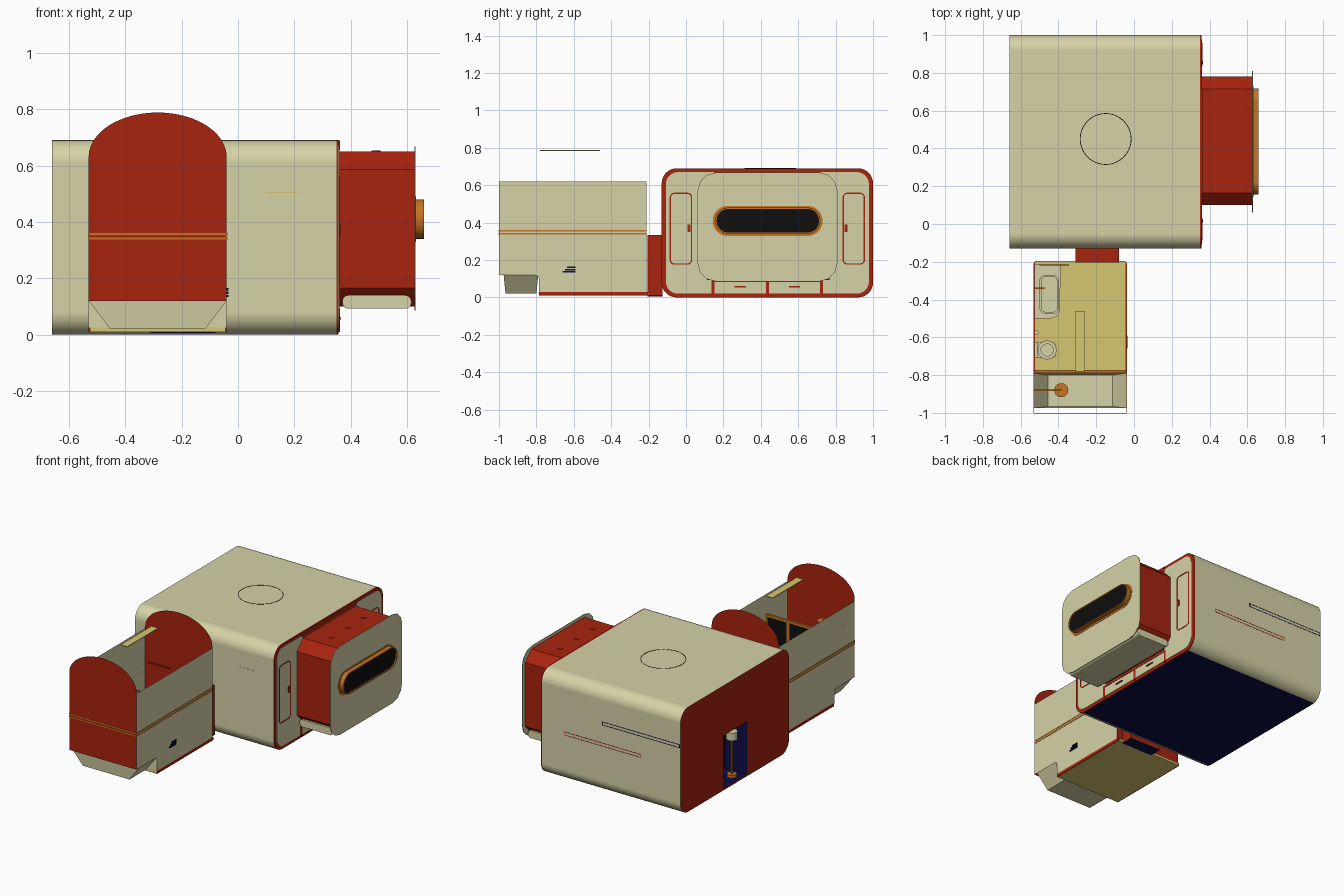
import bpy, bmesh, math
from mathutils import Vector

cube = bpy.data.objects.get("Cube")
if cube:
    bpy.data.objects.remove(cube, do_unlink=True)


def material(name, rgb):
    lin = [((c / 255 + 0.055) / 1.055) ** 2.4 if c > 10 else c / 255 / 12.92 for c in rgb]
    m = bpy.data.materials.new(name)
    m.use_nodes = True
    m.diffuse_color = (*lin, 1)
    m.node_tree.nodes["Principled BSDF"].inputs["Base Color"].default_value = (*lin, 1)
    return m


CREAM = material("cream", (214, 210, 167))
RED = material("brick red", (168, 35, 14))
YELLOW = material("straw yellow", (214, 198, 113))
ORANGE = material("amber", (198, 116, 34))
BLACK = material("black glass", (14, 14, 14))
NAVY = material("navy", (14, 12, 70))
AXES = {"x": lambda u, v, d: (d, u, v), "y": lambda u, v, d: (u, d, v), "z": lambda u, v, d: (u, v, d)}


def finish(name, bm, mats):
    bmesh.ops.recalc_face_normals(bm, faces=bm.faces)
    me = bpy.data.meshes.new(name)
    bm.to_mesh(me)
    bm.free()
    ob = bpy.data.objects.new(name, me)
    for m in mats:
        me.materials.append(m)
    bpy.context.collection.objects.link(ob)
    return ob


def activate(ob):
    bpy.ops.object.select_all(action="DESELECT")
    ob.select_set(True)
    bpy.context.view_layer.objects.active = ob


def smooth(ob):
    activate(ob)
    bpy.ops.object.shade_smooth_by_angle(angle=math.radians(35))
    ob.modifiers.new("weighted", "WEIGHTED_NORMAL").keep_sharp = True


def prism(name, pts, axis, a, b, *mats):
    """Extrude a 2D outline along an axis; a == b gives a flat sheet."""
    bm = bmesh.new()
    f = bm.faces.new([bm.verts.new(AXES[axis](u, v, a)) for u, v in pts])
    if a != b:
        new = bmesh.ops.extrude_face_region(bm, geom=[f])["geom"]
        move = Vector(AXES[axis](0, 0, b - a))
        bmesh.ops.translate(bm, vec=move, verts=[g for g in new if isinstance(g, bmesh.types.BMVert)])
    return finish(name, bm, mats)


def ring(name, outer, inner, axis, a, b, mat):
    """Solid frame between two matching outlines."""
    bm = bmesh.new()
    loops = [[bm.verts.new(AXES[axis](u, v, d)) for u, v in p]
             for p, d in ((outer, a), (outer, b), (inner, b), (inner, a))]
    n = len(outer)
    for k in range(4):
        p, q = loops[k], loops[(k + 1) % 4]
        for i in range(n):
            j = (i + 1) % n
            bm.faces.new((p[i], p[j], q[j], q[i]))
    return finish(name, bm, [mat])


def rounded(u0, u1, v0, v1, r=0.0, seg=6):
    if r == 0:
        return [(u0, v0), (u1, v0), (u1, v1), (u0, v1)]
    pts = []
    for k, (cu, cv) in enumerate(((u1 - r, v1 - r), (u0 + r, v1 - r), (u0 + r, v0 + r), (u1 - r, v0 + r))):
        for i in range(seg + 1):
            t = math.pi / 2 * (k + i / seg)
            pts.append((cu + r * math.cos(t), cv + r * math.sin(t)))
    return pts


def circle(cu, cv, r, n=24):
    return [(cu + r * math.cos(2 * math.pi * i / n), cv + r * math.sin(2 * math.pi * i / n)) for i in range(n)]


def box(name, x0, x1, y0, y1, z0, z1, mat):
    return prism(name, rounded(x0, x1, y0, y1), "z", z0, z1, mat)


# Main cabin: rounded section run along x, red end wall, navy underside
body = prism("cabin_shell", rounded(-0.13, 1, 0, 0.69, 0.08, 8), "x", -0.66, 0.35, CREAM, RED, NAVY)
for p in body.data.polygons:
    if p.normal.x < -0.9:
        p.material_index = 1
    elif p.normal.z < -0.99:
        p.material_index = 2
niche = prism("doorway_cutter", rounded(0.31, 0.55, 0.012, 0.36), "x", -0.8, -0.5, CREAM, RED, NAVY)
niche.hide_render = True
for p in niche.data.polygons:
    p.material_index = 2
cut = body.modifiers.new("doorway", "BOOLEAN")
cut.object, cut.operation, cut.solver = niche, "DIFFERENCE", "EXACT"
activate(body)
bpy.ops.object.modifier_apply(modifier=cut.name)
bpy.data.objects.remove(niche, do_unlink=True)
smooth(body)

# Lamp standing in the doorway
prism("lamp_foot", circle(-0.6, 0.38, 0.03), "z", 0.012, 0.03, ORANGE)
prism("lamp_pole", circle(-0.6, 0.38, 0.008, 10), "z", 0.03, 0.27, ORANGE)
prism("lamp_shade", circle(-0.6, 0.38, 0.035), "z", 0.26, 0.31, CREAM)

# Cabin trim lines
ring("roof_hatch_seam", circle(-0.15, 0.45, 0.137, 40), circle(-0.15, 0.45, 0.133, 40), "z", 0.688, 0.691, BLACK)
for name, x0, x1, z, mat in (("upper_slot", -0.655, -0.09, 0.46, NAVY), ("lower_slot", -0.37, 0.185, 0.32, RED)):
    ring(name, rounded(x0, x1, z - 0.012, z + 0.012), rounded(x0 + 0.004, x1 - 0.004, z - 0.008, z + 0.008),
         "y", 0.998, 1.001, mat)
box("front_seam", 0.1, 0.22, -0.131, -0.129, 0.503, 0.506, YELLOW)

# Cabin end towards +x: red cap, cream panel, lockers and drawers
prism("end_cap", rounded(-0.13, 1, 0, 0.69, 0.08, 8), "x", 0.35, 0.357, RED)
prism("end_panel", rounded(-0.108, 0.978, 0.02, 0.67, 0.065, 8), "x", 0.357, 0.36, CREAM)
box("top_band", 0.357, 0.362, 0.15, 0.72, 0.655, 0.688, RED)
box("drawer_rail", 0.357, 0.362, 0.14, 0.73, 0.083, 0.095, RED)
for i, y in enumerate((0.145, 0.437, 0.725)):
    box(f"drawer_post_{i}", 0.357, 0.362, y - 0.008, y + 0.008, 0.01, 0.095, RED)
for i, s in enumerate((-1, 1)):
    y = 0.435 + s * 0.462
    ring(f"locker_outline_{i}", rounded(y - 0.06, y + 0.06, 0.175, 0.56, 0.025),
         rounded(y - 0.053, y + 0.053, 0.182, 0.553, 0.018), "x", 0.359, 0.362, RED)
    yh = y - s * 0.042
    box(f"locker_handle_{i}", 0.36, 0.366, yh - 0.008, yh + 0.008, 0.35, 0.39, RED)
    yd = 0.435 + s * 0.145
    box(f"drawer_handle_{i}", 0.36, 0.366, yd - 0.03, yd + 0.03, 0.053, 0.06, RED)

# Slide-out bay with flanged face and long window
prism("bay_body", rounded(0.1, 0.78, 0.1, 0.65, 0.065, 1), "x", 0.357, 0.626, RED)
box("bay_underside", 0.42, 0.6, 0.16, 0.72, 0.094, 0.102, CREAM)
smooth(prism("bay_cushion", rounded(0.37, 0.615, 0.092, 0.14, 0.022, 6), "y", 0.112, 0.768, CREAM))
prism("bay_face", rounded(0.062, 0.81, 0.085, 0.668, 0.1, 3), "x", 0.626, 0.63, CREAM)
for i in range(3):
    prism(f"bay_roof_stud_{i}", circle(0.49, 0.27 + 0.17 * i, 0.016, 16), "z", 0.65, 0.653, RED)
prism("window_flange", rounded(0.143, 0.73, 0.328, 0.49, 0.08, 10), "x", 0.63, 0.632, ORANGE)
smooth(ring("window_frame", rounded(0.157, 0.718, 0.34, 0.48, 0.069, 10),
            rounded(0.164, 0.711, 0.347, 0.473, 0.062, 10), "x", 0.63, 0.66, ORANGE))
prism("window_glass", rounded(0.16, 0.715, 0.343, 0.477, 0.066, 10), "x", 0.63, 0.652, BLACK)

# Connecting passage between cabin and washroom
box("passage", -0.31, -0.08, -0.205, -0.125, 0.012, 0.335, RED)
box("passage_base", -0.31, -0.08, -0.205, -0.125, 0.006, 0.012, NAVY)

# Washroom: arched end sheets, stepped side sheets, open roof
X0, X1 = -0.53, -0.04
XC, W = (X0 + X1) / 2, (X1 - X0) / 2


def arch(z0):
    top = [(XC + W * math.cos(math.pi * i / 24), 0.63 + 0.158 * math.sin(math.pi * i / 24)) for i in range(25)]
    return [(X0, z0), (X1, z0)] + top


prism("front_arch", arch(0.12), "y", -1, -1, RED)
prism("rear_arch", arch(0.025), "y", -0.21, -0.21, RED)
side = [(-1, 0.12), (-0.81, 0.12), (-0.79, 0.113), (-0.785, 0.095), (-0.785, 0.03),
        (-0.21, 0.03), (-0.21, 0.62), (-1, 0.62)]
for label, x, s in (("right", X0, -1), ("left", X1, 1)):
    prism(f"{label}_wall", side, "x", x, x, CREAM)
    prism(f"{label}_sill", rounded(-0.785, -0.2, 0.01, 0.03), "x", x, x - s * 0.006, RED)
    for i, z in enumerate((0.337, 0.353)):
        prism(f"{label}_stripe_{i}", rounded(-1, -0.21, z, z + 0.008), "x", x, x + s * 0.002, ORANGE)
for i, z in enumerate((0.337, 0.353)):
    prism(f"front_stripe_{i}", rounded(X0, X1, z, z + 0.008), "y", -1, -1.002, ORANGE)
for i in range(3):
    box(f"vent_slat_{i}", X1, X1 + 0.006, -0.66 + 0.012 * i, -0.59, 0.133 + 0.012 * i, 0.141 + 0.012 * i, NAVY)
box("washroom_floor", X0 + 0.006, X1 - 0.006, -0.785, -0.195, 0.01, 0.025, YELLOW)
box("floor_riser", X0, X1, -0.787, -0.783, 0.025, 0.12, CREAM)
box("ceiling_light", XC - 0.024, XC + 0.024, -0.78, -0.46, 0.783, 0.788, YELLOW)

# Shower tray: tapered, open-topped shell
bm = bmesh.new()
rim = [bm.verts.new((x, y, 0.12)) for x, y in rounded(X0, X1, -0.975, -0.79)]
base = [bm.verts.new((x, y, 0.022)) for x, y in rounded(X0 + 0.075, X1 - 0.075, -0.965, -0.8)]
bm.faces.new(base)
for i in range(4):
    j = (i + 1) % 4
    bm.faces.new((rim[i], rim[j], base[j], base[i]))
finish("shower_tray", bm, [CREAM])

# Shower screen and fittings
xm = [X0 + 0.002, XC - W / 3, XC + W / 3, X1 - 0.002]
for i in range(3):
    ring(f"screen_frame_{i}", rounded(xm[i], xm[i + 1], 0.12, 0.49),
         rounded(xm[i] + 0.012, xm[i + 1] - 0.012, 0.135, 0.475), "y", -0.788, -0.772, ORANGE)
    box(f"screen_glass_{i}", xm[i] + 0.01, xm[i + 1] - 0.01, -0.782, -0.778, 0.13, 0.48, BLACK)
box("shower_arm", X0, -0.385, -0.885, -0.875, 0.5, 0.51, ORANGE)
prism("shower_head", circle(-0.385, -0.88, 0.037), "z", 0.488, 0.5, ORANGE)

# Washbasin counter, tap and towel rail
counter = [(X0 + 0.002, -0.215), (X0 + 0.002, -0.5), (-0.44, -0.5), (-0.41, -0.49), (-0.393, -0.465), (-0.388, -0.215)]
prism("basin_counter", counter, "z", 0.025, 0.22, CREAM)
ring("basin_rim", rounded(-0.5, -0.398, -0.475, -0.27, 0.03), rounded(-0.49, -0.408, -0.465, -0.28, 0.022),
     "z", 0.22, 0.235, CREAM)
box("basin_tap", X0 + 0.004, -0.475, -0.345, -0.335, 0.26, 0.27, ORANGE)
box("towel_rail", -0.5, -0.345, -0.22, -0.214, 0.4, 0.41, RED)

# Toilet and paper roll
prism("toilet_base", rounded(-0.515, -0.415, -0.71, -0.625, 0.015, 3), "z", 0.025, 0.13, CREAM)
smooth(ring("toilet_seat", circle(-0.46, -0.667, 0.05), circle(-0.46, -0.667, 0.032), "z", 0.13, 0.145, CREAM))
box("toilet_tank", X0 + 0.002, -0.51, -0.71, -0.625, 0.025, 0.24, CREAM)
prism("paper_roll", circle(-0.515, -0.575, 0.012, 14), "z", 0.2, 0.23, CREAM)
